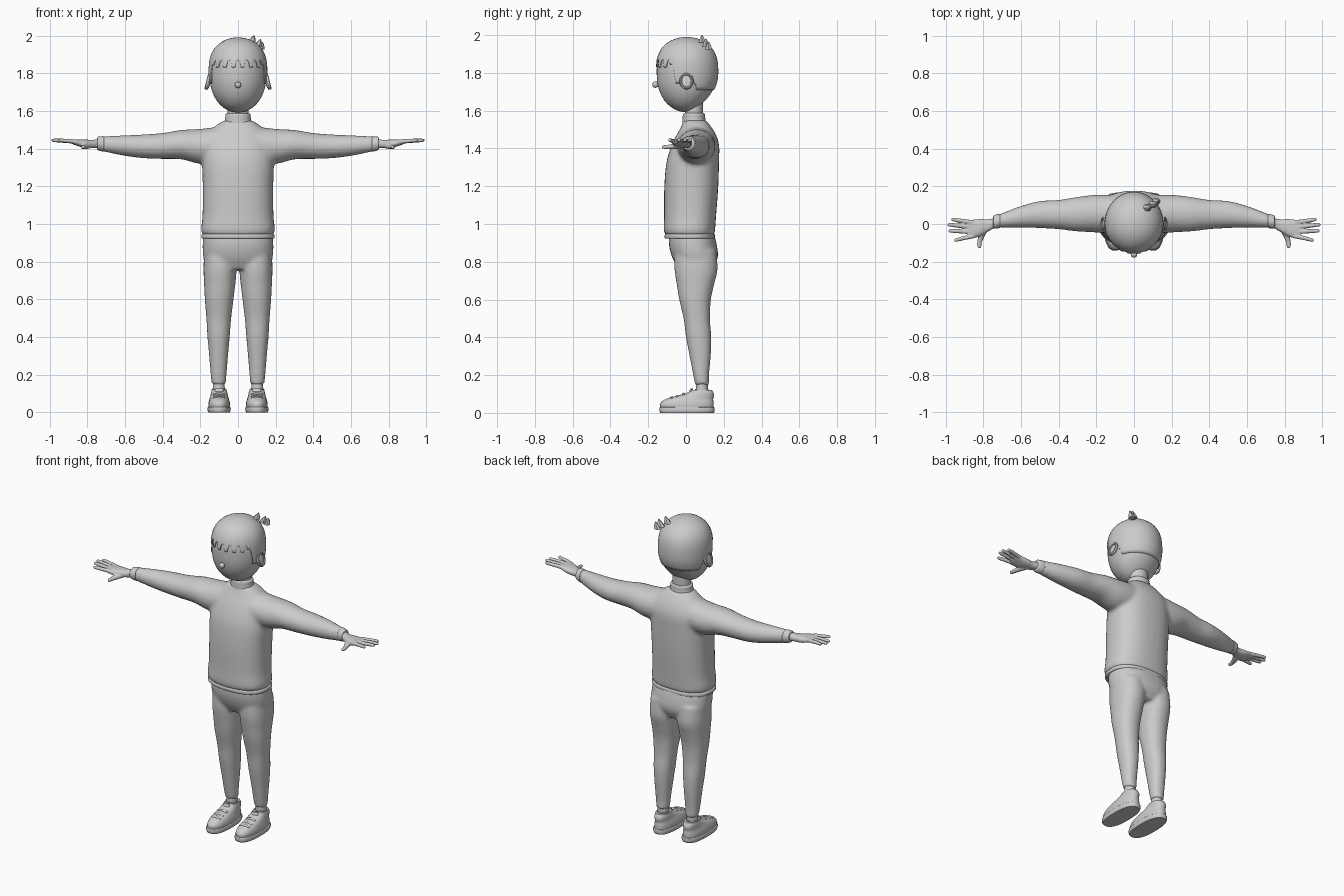
import bpy, bmesh
from math import sin, cos, pi, asin, radians
from mathutils import Matrix, Vector

if "Cube" in bpy.data.objects:
    bpy.data.objects.remove(bpy.data.objects["Cube"])

GREY = (0.6, 0.6, 0.6, 1)
clay = bpy.data.materials.new("plain_grey")
clay.use_nodes = True
clay.diffuse_color = GREY
clay.node_tree.nodes["Principled BSDF"].inputs["Base Color"].default_value = GREY


def finish(name, bm, mirror=False, voxel=0, relax=0):
    """Turn a bmesh into a smooth shaded object, optionally fused and mirrored."""
    bmesh.ops.recalc_face_normals(bm, faces=bm.faces)
    mesh = bpy.data.meshes.new(name)
    bm.to_mesh(mesh)
    bm.free()
    ob = bpy.data.objects.new(name, mesh)
    bpy.context.collection.objects.link(ob)
    mesh.materials.append(clay)
    if mirror:
        m = ob.modifiers.new("mirror", "MIRROR")
        m.use_mirror_merge = False
    if voxel:
        m = ob.modifiers.new("fuse", "REMESH")
        m.mode = "VOXEL"
        m.voxel_size = voxel
        m.use_smooth_shade = True
        m = ob.modifiers.new("relax", "SMOOTH")
        m.iterations = relax
    bpy.ops.object.select_all(action="DESELECT")
    ob.select_set(True)
    bpy.context.view_layer.objects.active = ob
    if voxel:
        bpy.ops.object.shade_smooth()
    else:
        bpy.ops.object.shade_smooth_by_angle(angle=radians(40))
    return ob


def spline(stations, steps):
    """Smooth curve through the stations."""
    pts = [Vector(s) for s in stations]
    out = []
    for i in range(len(pts) - 1):
        a, b = pts[i], pts[i + 1]
        ta = (b - pts[i - 1]) / 2 if i else b - a
        tb = (pts[i + 2] - a) / 2 if i + 2 < len(pts) else b - a
        for k in range(steps):
            t = k / steps
            out.append(a * (2*t**3 - 3*t*t + 1) + ta * (t**3 - 2*t*t + t)
                       + b * (3*t*t - 2*t**3) + tb * (t**3 - t*t))
    return out + [pts[-1]]


def loft(bm, axis, stations, n=2.0, segs=32, steps=4):
    """Skin rounded sections (x, y, z, r1, r2) strung along one axis."""
    u, v = [i for i in range(3) if i != axis]
    rings = []
    for s in spline(stations, steps):
        ring = []
        for k in range(segs):
            c, d = cos(2*pi*k/segs), sin(2*pi*k/segs)
            p = Vector(s[:3])
            p[u] += s[3] * abs(c)**(2/n) * (1 if c > 0 else -1)
            p[v] += s[4] * abs(d)**(2/n) * (1 if d > 0 else -1)
            ring.append(bm.verts.new(p))
        rings.append(ring)
    for a, b in zip(rings, rings[1:]):
        for k in range(segs):
            j = (k + 1) % segs
            bm.faces.new((a[k], a[j], b[j], b[k]))
    bm.faces.new(rings[0])
    bm.faces.new(rings[-1])


def part(name, axis, stations, mirror=False, **kw):
    bm = bmesh.new()
    loft(bm, axis, stations, **kw)
    return finish(name, bm, mirror)


# Sweater: torso and sleeves fused into one skin
bm = bmesh.new()
loft(bm, 2, [(0, .02, .94, .186, .13), (0, .018, .97, .196, .136),
             (0, .022, 1.05, .188, .138), (0, .028, 1.2, .187, .143),
             (0, .036, 1.33, .19, .139), (0, .05, 1.42, .18, .125),
             (0, .055, 1.48, .155, .1), (0, .053, 1.52, .12, .076),
             (0, .047, 1.55, .075, .06)], n=2.4)
loft(bm, 0, [(.06, .05, 1.42, .105, .1), (.2, .055, 1.412, .1, .093),
             (.3, .052, 1.421, .092, .078), (.4, .05, 1.414, .078, .069),
             (.5, .05, 1.412, .072, .063), (.6, .038, 1.416, .058, .055),
             (.72, .015, 1.425, .036, .04)])
finish("sweater", bm, True, .011, 6)
part("sweater_hem", 2, [(0, .02, .922, .188, .128), (0, .02, .927, .194, .133),
                        (0, .02, .942, .194, .133), (0, .02, .947, .186, .128)], n=2.4, segs=48)
part("sweater_collar", 2, [(0, .043, 1.535, .073, .062), (0, .042, 1.56, .068, .06),
                           (0, .042, 1.58, .067, .058), (0, .042, 1.587, .06, .052)])
part("neck", 2, [(0, .042, 1.54, .055, .048), (0, .042, 1.64, .055, .048)])
part("sleeve_cuffs", 0, [(.71, .016, 1.425, .034, .037), (.715, .016, 1.425, .038, .041),
                         (.742, .011, 1.427, .036, .036), (.747, .01, 1.427, .03, .03)], True)

# Trousers: hips and legs fused
bm = bmesh.new()
loft(bm, 2, [(0, .03, .94, .185, .121), (0, .038, .88, .188, .127),
             (0, .048, .82, .183, .12), (0, .05, .76, .15, .09)], n=2.3)
loft(bm, 2, [(.09, .05, .86, .09, .11), (.095, .053, .76, .088, .114),
             (.097, .05, .68, .083, .099), (.1, .048, .6, .076, .084),
             (.102, .057, .5, .066, .07), (.103, .067, .4, .059, .067),
             (.103, .075, .3, .05, .056), (.103, .08, .2, .042, .042),
             (.102, .085, .15, .038, .037)], n=2.2)
finish("trousers", bm, True, .01, 5)
part("ankles", 2, [(.102, .084, .16, .031, .031), (.102, .084, .08, .033, .033)], True)
part("sock_bands", 2, [(.102, .084, .112, .036, .036), (.102, .084, .126, .036, .036)], True)

# Shoes
part("shoe_soles", 2, [(.1, .005, 0, .057, .142), (.1, .005, .01, .061, .146),
                       (.1, .005, .026, .061, .146), (.1, .005, .03, .056, .142)], True, n=2.5)
part("shoe_uppers", 2, [(.1, .005, .025, .057, .141), (.1, .005, .05, .057, .141),
                        (.1, .018, .073, .051, .126), (.1, .049, .09, .046, .099),
                        (.1, .074, .105, .043, .072), (.1, .084, .122, .039, .052)], True, n=2.3)
bm = bmesh.new()
for y, z in ((-.075, .081), (-.045, .088), (-.012, .1)):
    loft(bm, 0, [(.068, y, z - .006, .008, .006), (.1, y, z, .009, .007),
                 (.132, y, z - .006, .008, .006)], segs=12)
loft(bm, 2, [(.1, .02, .09, .024, .012), (.1, .03, .128, .022, .007)], segs=16)
finish("shoe_laces_and_tongues", bm, True)

# Hands: palm, four fingers and thumb fused
bm = bmesh.new()
loft(bm, 0, [(.735, .008, 1.427, .025, .024), (.775, -.008, 1.424, .033, .022),
             (.82, -.02, 1.427, .046, .022), (.865, -.028, 1.434, .049, .015),
             (.885, -.029, 1.437, .042, .01)], n=2.4)
for y0, y1, tip in ((.008, .024, .97), (-.016, -.004, .99), (-.042, -.036, .985), (-.064, -.085, .955)):
    loft(bm, 0, [(.85, y0, 1.436, .012, .012), ((.85 + tip) / 2, (y0 + y1) / 2, 1.441, .0115, .011),
                 (tip - .01, y1, 1.444, .0095, .009), (tip, y1, 1.444, .004, .004)], segs=14)
loft(bm, 1, [(.785, -.01, 1.42, .024, .018), (.808, -.06, 1.412, .018, .015),
             (.82, -.1, 1.408, .012, .011), (.82, -.122, 1.408, .01, .009),
             (.82, -.128, 1.408, .004, .004)], segs=16)
finish("hands", bm, True, .004, 3)


# Head and hair share one egg shape
def egg(angle, z, grow=1.0):
    t = (z - 1.8) / (.19 if z > 1.8 else .215)
    s = max(0, 1 - abs(t) ** (2.8 if z > 1.8 else 2.25)) ** .5
    back = cos(angle) < 0
    depth = .168 if back else .163
    if back and z < 1.8:
        depth -= .06 * t * t
    return Vector((.156 * sin(angle) * s * grow, -depth * cos(angle) * s * grow + .003,
                   1.8 + (z - 1.8) * grow))


def hairline(deg):
    """Lower hair edge by degrees away from the face."""
    if deg <= 54:
        return 1.83 if round(deg / 9) % 2 else 1.868
    for limit, z in ((63, 1.845), (66, 1.80), (78, 1.745), (84, 1.77), (102, 1.775), (108, 1.74)):
        if deg <= limit:
            return z
    return 1.71


def shell(name, low, grow, segs=120, rows=22):
    bm = bmesh.new()
    grid = []
    for i in range(segs):
        deg = 360 * i / segs
        start = asin((low(min(deg, 360 - deg)) - 1.8) / (.19 if low(min(deg, 360 - deg)) > 1.8 else .215))
        col = []
        for k in range(rows + 1):
            f = sin(start + (pi/2 - start) * k / rows)
            z = 1.8 + f * (.19 if f > 0 else .215)
            col.append(bm.verts.new(egg(radians(deg), z, grow)))
        grid.append(col)
    for i in range(segs):
        a, b = grid[i], grid[(i + 1) % segs]
        for k in range(rows):
            bm.faces.new((a[k], b[k], b[k + 1], a[k + 1]))
    bmesh.ops.remove_doubles(bm, verts=bm.verts, dist=.0002)
    return finish(name, bm)


shell("head", lambda d: 1.5851, .97, 48, 28)
hair = shell("hair", hairline, 1.0)
m = hair.modifiers.new("thickness", "SOLIDIFY")
m.thickness = .01
m.offset = -1

# Hair tuft on the crown
bm = bmesh.new()
for x, y, z, lean in ((.07, .085, 1.96, .015), (.1, .105, 1.94, .02), (.118, .12, 1.925, .012)):
    loft(bm, 2, [(x, y, z, .024, .02), (x + lean * .6, y, z + .025, .013, .012),
                 (x + lean, y, z + .042, .001, .001)], segs=6, steps=2)
finish("hair_tuft", bm)

# Ears with a raised rim
bm = bmesh.new()
tilt = Matrix.Translation((.155, .002, 1.755)) @ Matrix.Rotation(radians(-14), 4, "Y")
bmesh.ops.create_uvsphere(bm, u_segments=24, v_segments=14, radius=1,
                          matrix=tilt @ Matrix.Diagonal((.011, .034, .044, 1)))
ring, n = [], 28
for i in range(n):
    a = 2 * pi * i / n
    ring.append([bm.verts.new(tilt @ Vector((.006 + .008 * sin(b), (.03 + .007 * cos(b)) * cos(a),
                                             (.038 + .007 * cos(b)) * sin(a))))
                 for b in (2 * pi * j / 8 for j in range(8))])
for i in range(n):
    for j in range(8):
        p, q, k = ring[i], ring[(i + 1) % n], (j + 1) % 8
        bm.faces.new((p[j], q[j], q[k], p[k]))
finish("ears", bm, True)

# Nose
bm = bmesh.new()
bmesh.ops.create_uvsphere(bm, u_segments=20, v_segments=12, radius=.017,
                          matrix=Matrix.Translation((0, -.162, 1.738)))
finish("nose", bm)
